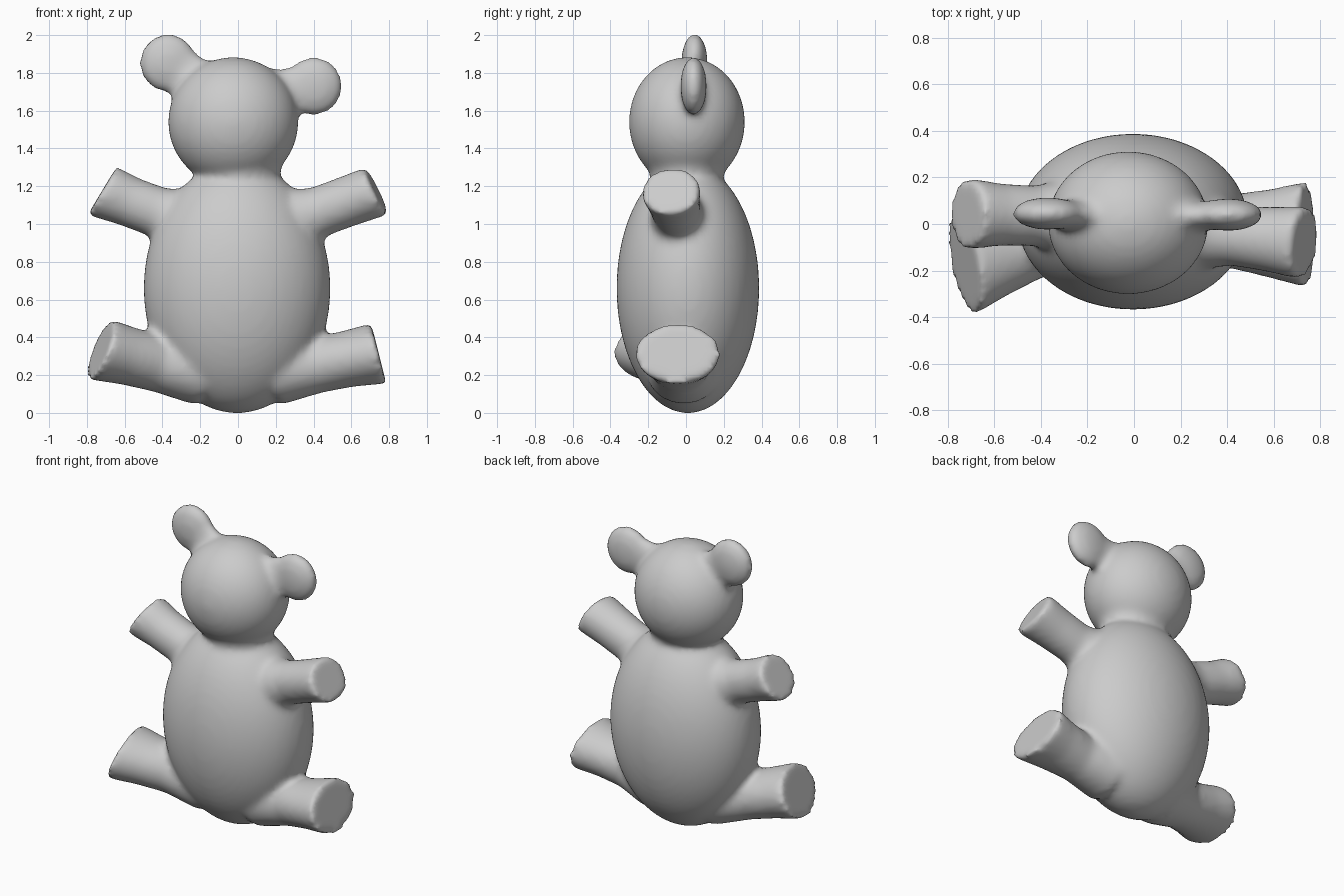
import bpy, bmesh, math
from mathutils import Vector

if "Cube" in bpy.data.objects:
    bpy.data.objects.remove(bpy.data.objects["Cube"])

parts = []


def add_mesh(name, bm):
    bmesh.ops.recalc_face_normals(bm, faces=bm.faces)
    me = bpy.data.meshes.new(name)
    bm.to_mesh(me)
    bm.free()
    ob = bpy.data.objects.new(name, me)
    bpy.context.collection.objects.link(ob)
    parts.append(ob)
    return ob


def ellipsoid(name, centre, radii):
    bm = bmesh.new()
    bmesh.ops.create_uvsphere(bm, u_segments=48, v_segments=32, radius=1)
    bmesh.ops.scale(bm, vec=radii, verts=bm.verts)
    bmesh.ops.translate(bm, vec=centre, verts=bm.verts)
    return add_mesh(name, bm)


def limb(name, sections, end_normal, n=32):
    """Loft of ellipses; section = (centre, radius along depth, radius along height)."""
    bm = bmesh.new()
    first = (Vector(sections[1][0]) - Vector(sections[0][0])).normalized()
    last = Vector(end_normal).normalized()
    rings = []
    for i, (c, rd, rh) in enumerate(sections):
        axis = first.lerp(last, i / (len(sections) - 1)).normalized()
        up = axis.cross(Vector((0, 1, 0))).normalized()
        depth = up.cross(axis)
        rings.append([bm.verts.new(Vector(c) + depth * rd * math.cos(a) + up * rh * math.sin(a))
                      for a in (2 * math.pi * k / n for k in range(n))])
    for a, b in zip(rings, rings[1:]):
        for k in range(n):
            bm.faces.new((a[k], a[(k + 1) % n], b[(k + 1) % n], b[k]))
    bm.faces.new(rings[0])
    bm.faces.new(rings[-1])
    return add_mesh(name, bm)


# Body and head
body = ellipsoid("bear_body", (-0.005, 0.01, 0.66), (0.495, 0.378, 0.662))
ellipsoid("head", (-0.025, 0.005, 1.54), (0.345, 0.307, 0.343))
limb("neck", [((0, 0.005, 1.12), 0.2, 0.25), ((0, 0.005, 1.23), 0.19, 0.215),
              ((0, 0.005, 1.34), 0.21, 0.24)], (0, 0, 1))

# Ears: flat discs, each on a short stem
for side, c, root in (("left", (-0.37, 0.045, 1.853), (-0.13, 0.03, 1.68)),
                      ("right", (0.402, 0.04, 1.73), (0.12, 0.03, 1.66))):
    ellipsoid(side + "_ear", c, (0.152, 0.07, 0.155))
    c, root = Vector(c), Vector(root)
    limb(side + "_ear_stem", [(root, 0.1, 0.17), (root.lerp(c, 0.5), 0.065, 0.13),
                              (c, 0.06, 0.13)], c - root)

# Arms, raised outwards with slanted flat ends
limb("left_arm", [((-0.25, 0.03, 1.0), 0.17, 0.19), ((-0.43, 0.035, 1.065), 0.13, 0.135),
                  ((-0.58, 0.04, 1.12), 0.135, 0.135), ((-0.72, 0.045, 1.175), 0.155, 0.15)],
     (-0.83, 0, 0.5))
limb("right_arm", [((0.25, -0.03, 1.0), 0.17, 0.19), ((0.43, -0.05, 1.065), 0.13, 0.135),
                   ((0.58, -0.065, 1.12), 0.14, 0.135), ((0.735, -0.08, 1.175), 0.16, 0.14)],
     (0.87, -0.1, 0.42))

# Legs, splayed outwards with broad oval soles
limb("left_leg", [((-0.2, -0.02, 0.22), 0.2, 0.18), ((-0.42, -0.07, 0.26), 0.16, 0.15),
                  ((-0.58, -0.12, 0.30), 0.19, 0.155), ((-0.73, -0.165, 0.335), 0.23, 0.17)],
     (-0.9, -0.18, 0.36))
limb("right_leg", [((0.2, -0.01, 0.22), 0.2, 0.18), ((0.42, -0.03, 0.255), 0.16, 0.15),
                   ((0.58, -0.04, 0.285), 0.19, 0.15), ((0.745, -0.045, 0.315), 0.23, 0.165)],
     (0.95, 0, 0.24))

# Fuse the parts into one soft skin with blended seams
bpy.ops.object.select_all(action='DESELECT')
for ob in parts:
    ob.select_set(True)
bpy.context.view_layer.objects.active = body
bpy.ops.object.join()
remesh = body.modifiers.new("fuse", 'REMESH')
remesh.mode = 'VOXEL'
remesh.voxel_size = 0.02
remesh.use_smooth_shade = True
smooth = body.modifiers.new("soften", 'SMOOTH')
smooth.factor = 0.5
smooth.iterations = 10
bpy.ops.object.shade_smooth()
